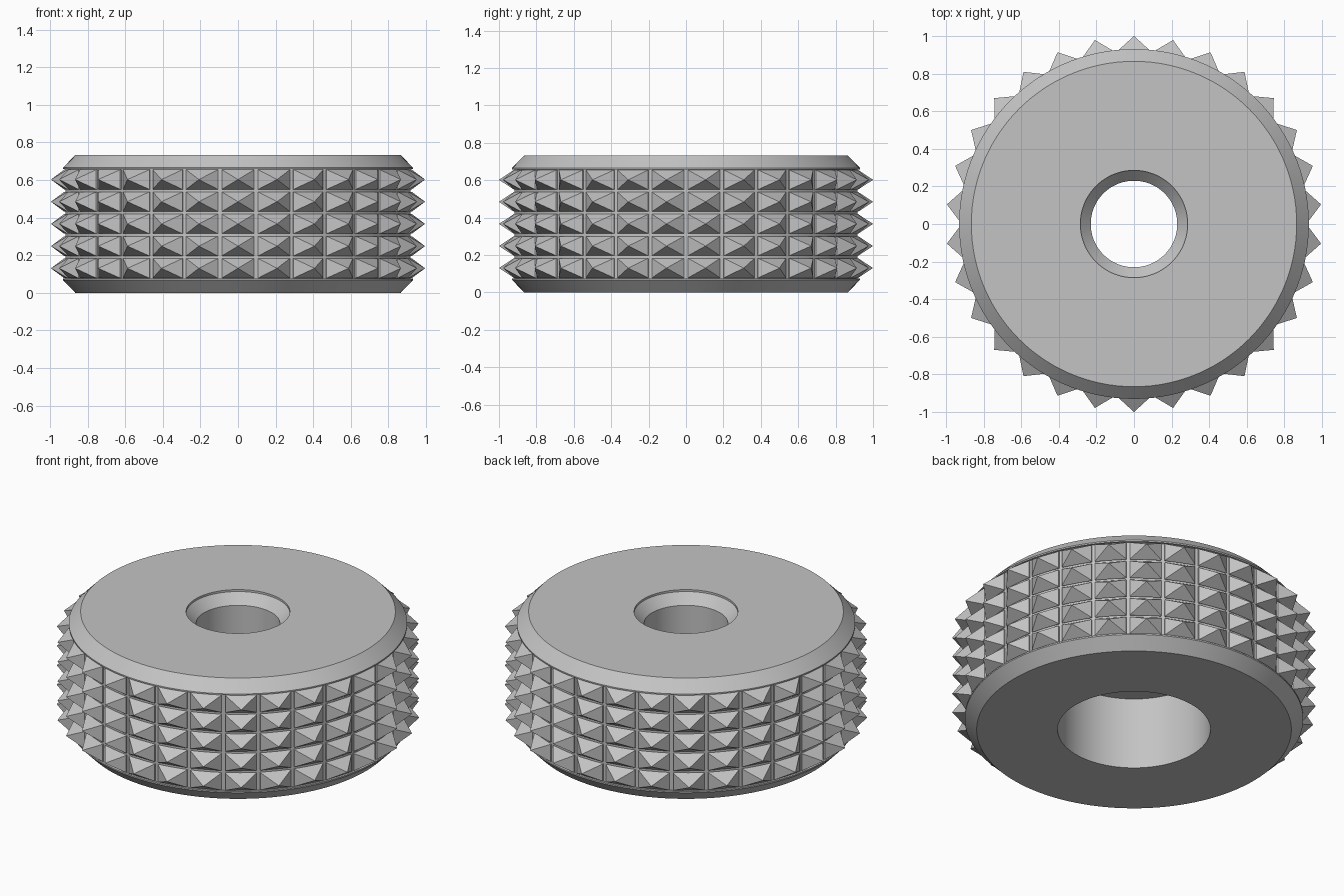
import bpy
import bmesh
import math
from mathutils import Matrix

cube = bpy.data.objects.get("Cube")
if cube:
    bpy.data.objects.remove(cube, do_unlink=True)

metal = bpy.data.materials.new("grey metal")
metal.use_nodes = True
GREY = (0.55, 0.55, 0.55, 1.0)
metal.diffuse_color = GREY
metal.node_tree.nodes["Principled BSDF"].inputs["Base Color"].default_value = GREY

HEIGHT = 0.733
SEGMENTS = 120
ROWS, STUDS = 5, 30


def finish(name, bm):
    bmesh.ops.recalc_face_normals(bm, faces=bm.faces)
    mesh = bpy.data.meshes.new(name)
    bm.to_mesh(mesh)
    bm.free()
    mesh.materials.append(metal)
    obj = bpy.data.objects.new(name, mesh)
    bpy.context.collection.objects.link(obj)
    return obj


# Wheel body: chamfered rim, stepped bore and countersunk top hole
profile = [
    (0.865, 0), (0.93, 0.067), (0.93, 0.075), (0.917, 0.075),
    (0.917, HEIGHT - 0.075), (0.93, HEIGHT - 0.075),
    (0.93, HEIGHT - 0.067), (0.865, HEIGHT),
    (0.285, HEIGHT), (0.285, HEIGHT - 0.012), (0.23, HEIGHT - 0.07),
    (0.23, 0.437), (0.42, 0.437), (0.42, 0),
]
bm = bmesh.new()
verts = [bm.verts.new((r, 0, z)) for r, z in profile]
edges = [bm.edges.new((v, verts[i - 1])) for i, v in enumerate(verts)]
bmesh.ops.spin(bm, geom=verts + edges, cent=(0, 0, 0), axis=(0, 0, 1),
               angle=math.tau, steps=SEGMENTS, use_duplicate=False)
bmesh.ops.remove_doubles(bm, verts=bm.verts, dist=0.0001)
body = finish("wheel_body", bm)
bpy.ops.object.select_all(action="DESELECT")
body.select_set(True)
bpy.context.view_layer.objects.active = body
bpy.ops.object.shade_smooth_by_angle(angle=math.radians(25))


# Pyramid studs: a shallow block sunk into the body with a pointed cap
def add_stud(bm, matrix, half_w=0.086, half_h=0.052):
    corners = [(-half_w, -half_h), (half_w, -half_h), (half_w, half_h), (-half_w, half_h)]
    inner = [bm.verts.new(matrix @ Matrix.Translation((0.9, y, z)).translation) for y, z in corners]
    outer = [bm.verts.new(matrix @ Matrix.Translation((0.921, y, z)).translation) for y, z in corners]
    tip = bm.verts.new(matrix @ Matrix.Translation((1, 0, 0)).translation)
    bm.faces.new(inner[::-1])
    for i in range(4):
        j = (i + 1) % 4
        bm.faces.new((inner[i], inner[j], outer[j], outer[i]))
        bm.faces.new((outer[i], outer[j], tip))


for row in range(ROWS):
    bm = bmesh.new()
    z = HEIGHT / 2 + (row - (ROWS - 1) / 2) * 0.118
    for k in range(STUDS):
        turn = Matrix.Rotation(math.pi / 2 + math.tau * k / STUDS, 4, "Z")
        add_stud(bm, Matrix.Translation((0, 0, z)) @ turn)
    finish(f"stud_row_{row + 1}", bm)
